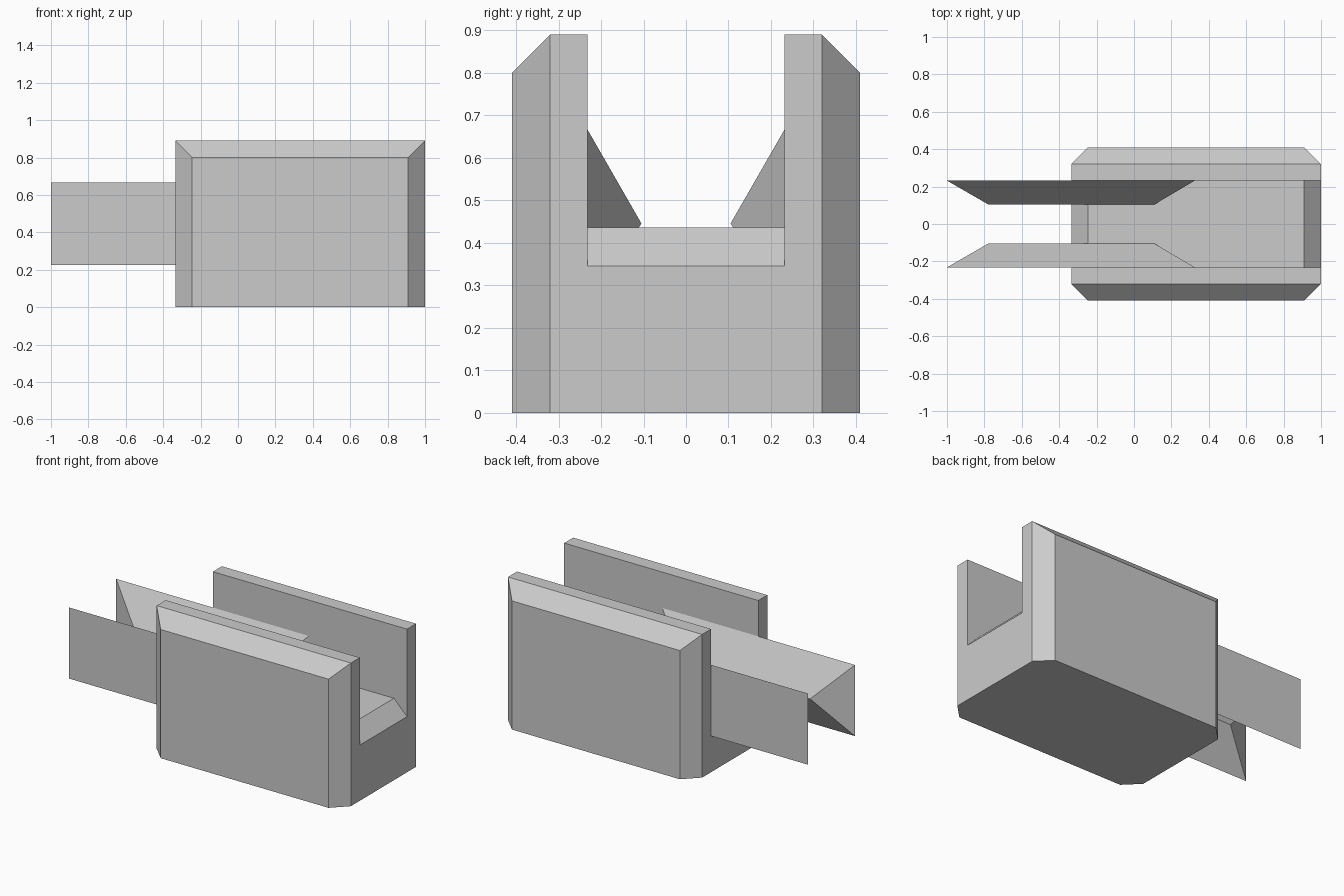
import bpy, bmesh
from mathutils import Vector

cube = bpy.data.objects.get("Cube")
if cube:
    bpy.data.objects.remove(cube, do_unlink=True)

grey = bpy.data.materials.new("light_grey")
grey.use_nodes = True
colour = (0.6, 0.6, 0.6, 1)
grey.diffuse_color = colour
grey.node_tree.nodes["Principled BSDF"].inputs["Base Color"].default_value = colour


def make_object(name, bm):
    bmesh.ops.recalc_face_normals(bm, faces=bm.faces)
    mesh = bpy.data.meshes.new(name)
    bm.to_mesh(mesh)
    bm.free()
    mesh.materials.append(grey)
    obj = bpy.data.objects.new(name, mesh)
    bpy.context.collection.objects.link(obj)
    return obj


def prism(points, direction):
    """Extrude a flat outline along a direction."""
    bm = bmesh.new()
    face = bm.faces.new([bm.verts.new(p) for p in points])
    new = bmesh.ops.extrude_face_region(bm, geom=[face])["geom"]
    verts = [v for v in new if isinstance(v, bmesh.types.BMVert)]
    bmesh.ops.translate(bm, verts=verts, vec=direction)
    bmesh.ops.recalc_face_normals(bm, faces=bm.faces)
    return bm


X0, X1 = -0.335, 1.0      # body ends
HALF, TOP = 0.41, 0.89    # body half width and height
C = 0.09                  # chamfer size
SLOT = 0.232              # half width of the channel
FLOOR = 0.436             # channel floor

# Body block: plan with cut corners, then sloped upper side edges
plan = [(X0 + C, -HALF), (X1 - C, -HALF), (X1, -HALF + C), (X1, HALF - C),
        (X1 - C, HALF), (X0 + C, HALF), (X0, HALF - C), (X0, -HALF + C)]
bm = prism([(x, y, 0) for x, y in plan], (0, 0, TOP))
for side in (-1, 1):
    cut = bmesh.ops.bisect_plane(
        bm, geom=bm.verts[:] + bm.edges[:] + bm.faces[:], dist=1e-5,
        plane_co=(0, side * HALF, TOP - C), plane_no=Vector((0, side, 1)).normalized(),
        clear_outer=True)
    bmesh.ops.holes_fill(bm, edges=[e for e in bm.edges if e.is_boundary])
bmesh.ops.remove_doubles(bm, verts=bm.verts, dist=1e-4)
body = make_object("channel_body", bm)

# Channel cutter: flat floor that slopes down at both ends
E = 2 * C
outline = [(X0 - C, FLOOR - E), (X0 + C, FLOOR), (X1 - C, FLOOR),
           (X1 + C, FLOOR - E), (X1 + C, 1.2), (X0 - C, 1.2)]
cutter = make_object("channel_cutter",
                     prism([(x, -SLOT, z) for x, z in outline], (0, 2 * SLOT, 0)))
cutter.hide_render = True
mod = body.modifiers.new("channel", 'BOOLEAN')
mod.operation = 'DIFFERENCE'
mod.solver = 'EXACT'
mod.object = cutter
bpy.context.view_layer.objects.active = body
bpy.ops.object.modifier_apply(modifier=mod.name)
bpy.data.objects.remove(cutter, do_unlink=True)

# Guide rails: hipped wedges with the ridge facing inward
for name, side in (("front_rail", -1), ("back_rail", 1)):
    bm = bmesh.new()
    base = [(-1, 0.225), (0.325, 0.225), (0.325, 0.667), (-1, 0.667)]
    for x, z in base:
        bm.verts.new((x, side * SLOT, z))
    for x in (-0.78, 0.11):
        bm.verts.new((x, side * 0.105, 0.446))
    v = bm.verts[:]
    for ids in ((0, 1, 2, 3), (0, 1, 5, 4), (2, 3, 4, 5), (0, 3, 4), (1, 2, 5)):
        bm.faces.new([v[i] for i in ids])
    make_object(name, bm)
